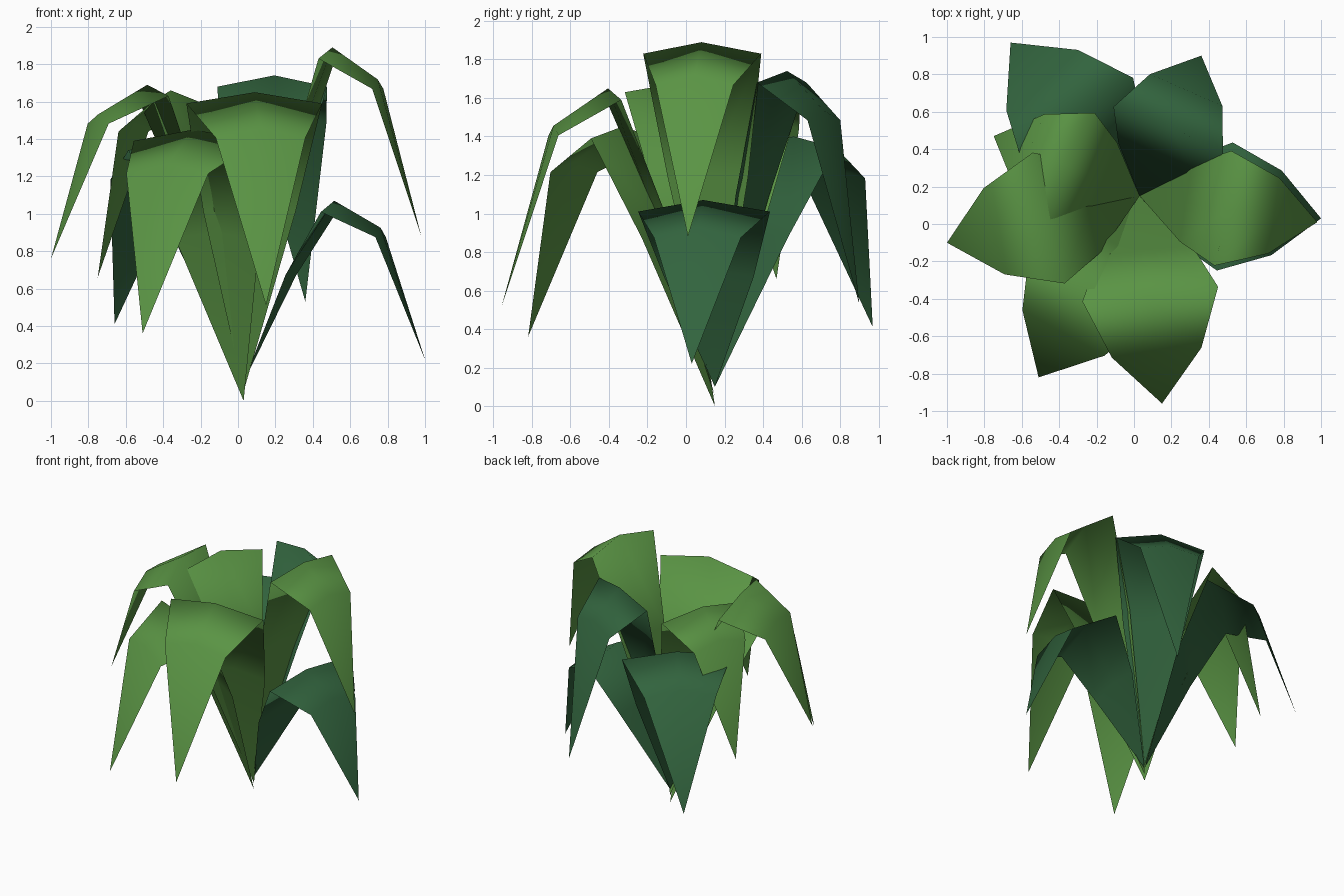
import bpy
import bmesh
from mathutils import Vector

cube = bpy.data.objects.get("Cube")
if cube:
    bpy.data.objects.remove(cube, do_unlink=True)


def make_material(name, rgb):
    mat = bpy.data.materials.new(name)
    mat.use_nodes = True
    color = (*rgb, 1.0)
    mat.diffuse_color = color
    mat.node_tree.nodes["Principled BSDF"].inputs["Base Color"].default_value = color
    return mat


light_green = make_material("light green", (0.102, 0.296, 0.058))
deep_green = make_material("deep green", (0.032, 0.127, 0.048))

ROOT = Vector((0.03, 0.15, 0.0))


def make_leaf(name, mat, tip, peak_z, half_width, root_z):
    """Arching leaf: point at the root, three arched cross rows, drooping point."""
    tip = Vector(tip)
    run = Vector((tip.x - ROOT.x, tip.y - ROOT.y, 0))
    side = Vector((-run.y, run.x, 0)).normalized()
    shoulder_z = peak_z - 0.17 * (peak_z - tip.z)
    mid_z = root_z + 0.62 * (peak_z - root_z)
    # along the leaf, ridge height, half width, drop and setback of the edges
    rows = [
        (0.26, mid_z, half_width * 0.68, 0.03, 0.0),
        (0.50, peak_z, half_width, 0.06, 0.03),
        (0.755, shoulder_z, half_width * 0.66, 0.05, 0.0),
    ]
    bm = bmesh.new()
    root = bm.verts.new(ROOT + Vector((0, 0, root_z)))
    end = bm.verts.new(tip)
    grid = []
    for along, z, width, drop, back in rows:
        row = []
        for s in (-1, 0, 1):
            p = ROOT + run * along + side * width * s
            p -= run.normalized() * back * abs(s)
            p.z = z - drop * abs(s)
            row.append(bm.verts.new(p))
        grid.append(row)
    for i in range(2):
        bm.faces.new((root, grid[0][i], grid[0][i + 1]))
        for a, b in zip(grid, grid[1:]):
            bm.faces.new((a[i], b[i], b[i + 1], a[i + 1]))
        bm.faces.new((grid[-1][i], end, grid[-1][i + 1]))
    # upper side faces the sky
    bmesh.ops.recalc_face_normals(bm, faces=bm.faces)
    bm.normal_update()
    if sum(f.normal.z * f.calc_area() for f in bm.faces) < 0:
        bmesh.ops.reverse_faces(bm, faces=bm.faces)
    for f in bm.faces:
        f.smooth = True
    mesh = bpy.data.meshes.new(name)
    bm.to_mesh(mesh)
    bm.free()
    mesh.materials.append(mat)
    obj = bpy.data.objects.new(name, mesh)
    bpy.context.collection.objects.link(obj)
    return obj


# name, colour, tip, ridge height, half width, root height
leaves = [
    ("right_leaf", light_green, (-1.0, -0.1, 0.76), 1.69, 0.36, 0.12),
    ("front_right_leaf", light_green, (-0.51, -0.82, 0.36), 1.45, 0.38, 0.0),
    ("front_leaf", light_green, (0.15, -0.96, 0.51), 1.65, 0.365, 0.05),
    ("left_upper_leaf", light_green, (0.98, 0.01, 0.88), 1.89, 0.31, 0.12),
    ("left_lower_leaf", deep_green, (1.0, 0.03, 0.22), 1.07, 0.345, 0.1),
    ("back_left_leaf", deep_green, (0.36, 0.9, 0.53), 1.74, 0.32, 0.12),
    ("back_right_leaf", deep_green, (-0.66, 0.97, 0.41), 1.4, 0.38, 0.1),
    ("back_right_inner_leaf", light_green, (-0.75, 0.47, 0.66), 1.66, 0.32, 0.12),
]
for leaf in leaves:
    make_leaf(*leaf)
